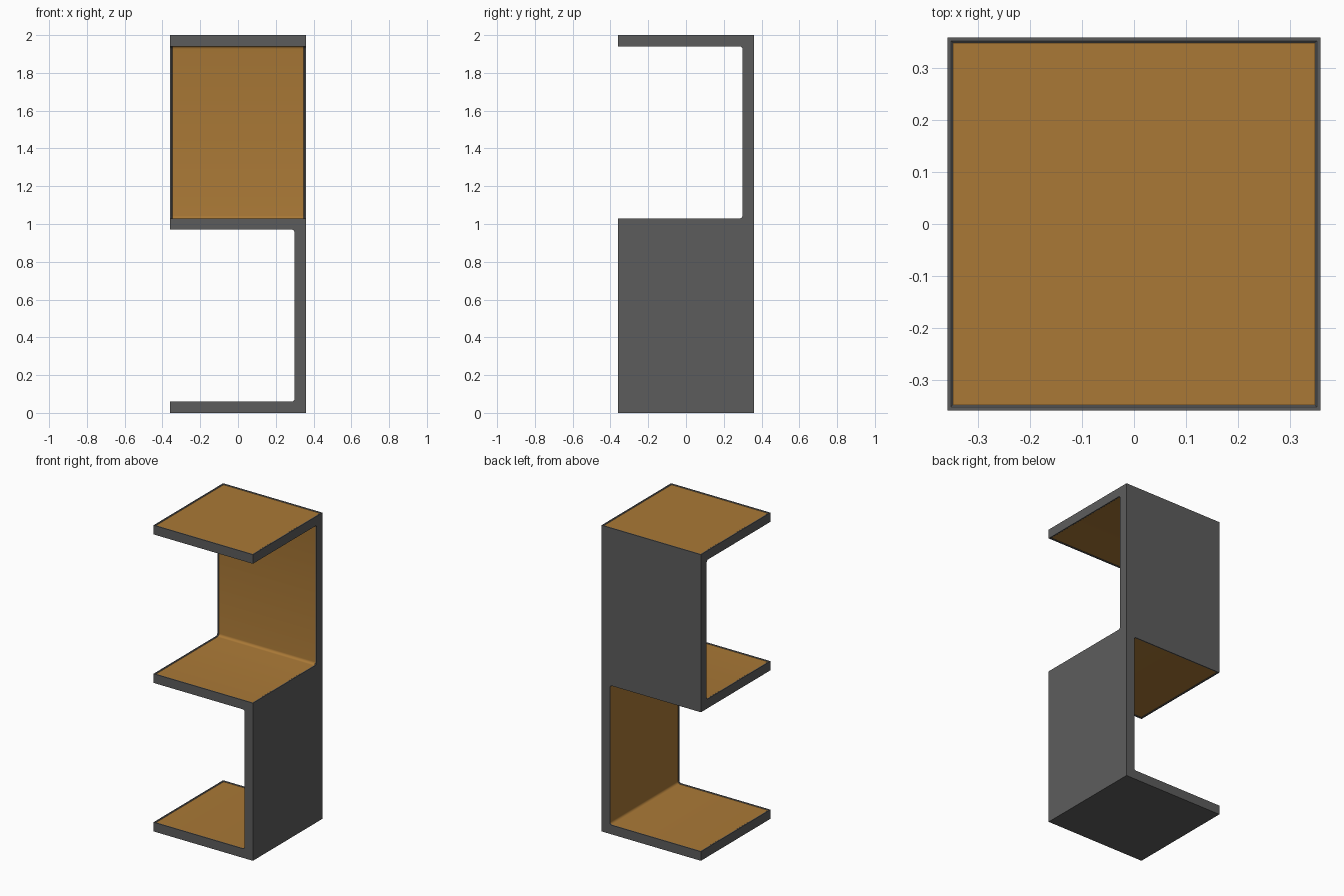
import bpy
import bmesh
import math

cube = bpy.data.objects.get("Cube")
if cube:
    bpy.data.objects.remove(cube, do_unlink=True)

H = 0.359       # half width and half depth
T = 0.06        # board thickness
R = 0.014       # inner corner radius


def material(name, rgb):
    m = bpy.data.materials.new(name)
    m.use_nodes = True
    m.diffuse_color = (*rgb, 1)
    m.node_tree.nodes["Principled BSDF"].inputs["Base Color"].default_value = (*rgb, 1)
    return m


grey = material("dark grey", (0.108, 0.108, 0.108))
wood = material("warm wood", (0.40, 0.19, 0.037))


def fillet(cu, cz, start, steps=5):
    """Quarter arc running clockwise from the start angle in degrees."""
    angles = [math.radians(start - 90 * i / steps) for i in range(steps + 1)]
    return [(cu + R * math.cos(a), cz + R * math.sin(a)) for a in angles]


def add_bay(bm, z0, z1, in0, in1, place, open_side):
    """C-shaped bay: profile in (u, z), extruded through the full width."""
    inner = [(-H, in1)]
    inner += fillet(H - T - R, in1 - R, 90)
    inner += fillet(H - T - R, in0 + R, 0)
    inner += [(-H, in0)]
    profile = [(-H, z0), (H, z0), (H, z1), (-H, z1)] + inner
    ends = [[bm.verts.new(place(u, v, z)) for u, z in profile] for v in (-H, H)]
    for ring in ends:
        bm.faces.new(ring)
    n = len(profile)
    for i in range(n):
        # leave open the side where the two bays join
        if i == open_side:
            continue
        j = (i + 1) % n
        face = bm.faces.new((ends[0][i], ends[0][j], ends[1][j], ends[1][i]))
        # the inside of the C and the very top are wood
        if 4 <= i < n - 1 or (i == 2 and z1 == 2):
            face.material_index = 1


bm = bmesh.new()
# lower bay with its wall at +x, upper bay with its wall at the back
add_bay(bm, 0, 1, T, 1 - T / 2, lambda u, v, z: (u, v, z), 2)
add_bay(bm, 1, 2, 1 + T / 2, 2 - T, lambda u, v, z: (v, u, z), 0)

# weld the bays in the middle shelf and remove the seam
bmesh.ops.remove_doubles(bm, verts=bm.verts[:], dist=0.0005)
bmesh.ops.recalc_face_normals(bm, faces=bm.faces[:])
seam = [e for e in bm.edges if all(abs(v.co.z - 1) < 1e-4 for v in e.verts)]
bmesh.ops.dissolve_edges(bm, edges=seam, use_verts=True)

# thin grey rim, then a slight step down to the wood panels
for width, depth in ((0.007, 0), (0.004, -0.003)):
    panels = [f for f in bm.faces if f.material_index == 1]
    rim = bmesh.ops.inset_region(bm, faces=panels, thickness=width, depth=depth,
                                 use_boundary=True, use_even_offset=True)
    for f in rim["faces"]:
        f.material_index = 0

mesh = bpy.data.meshes.new("shelf_unit")
bm.to_mesh(mesh)
bm.free()
mesh.materials.append(grey)
mesh.materials.append(wood)
shelf = bpy.data.objects.new("shelf_unit", mesh)
bpy.context.collection.objects.link(shelf)

# smooth the small inner corners only
bpy.ops.object.select_all(action="DESELECT")
shelf.select_set(True)
bpy.context.view_layer.objects.active = shelf
bpy.ops.object.shade_smooth_by_angle(angle=math.radians(30))
